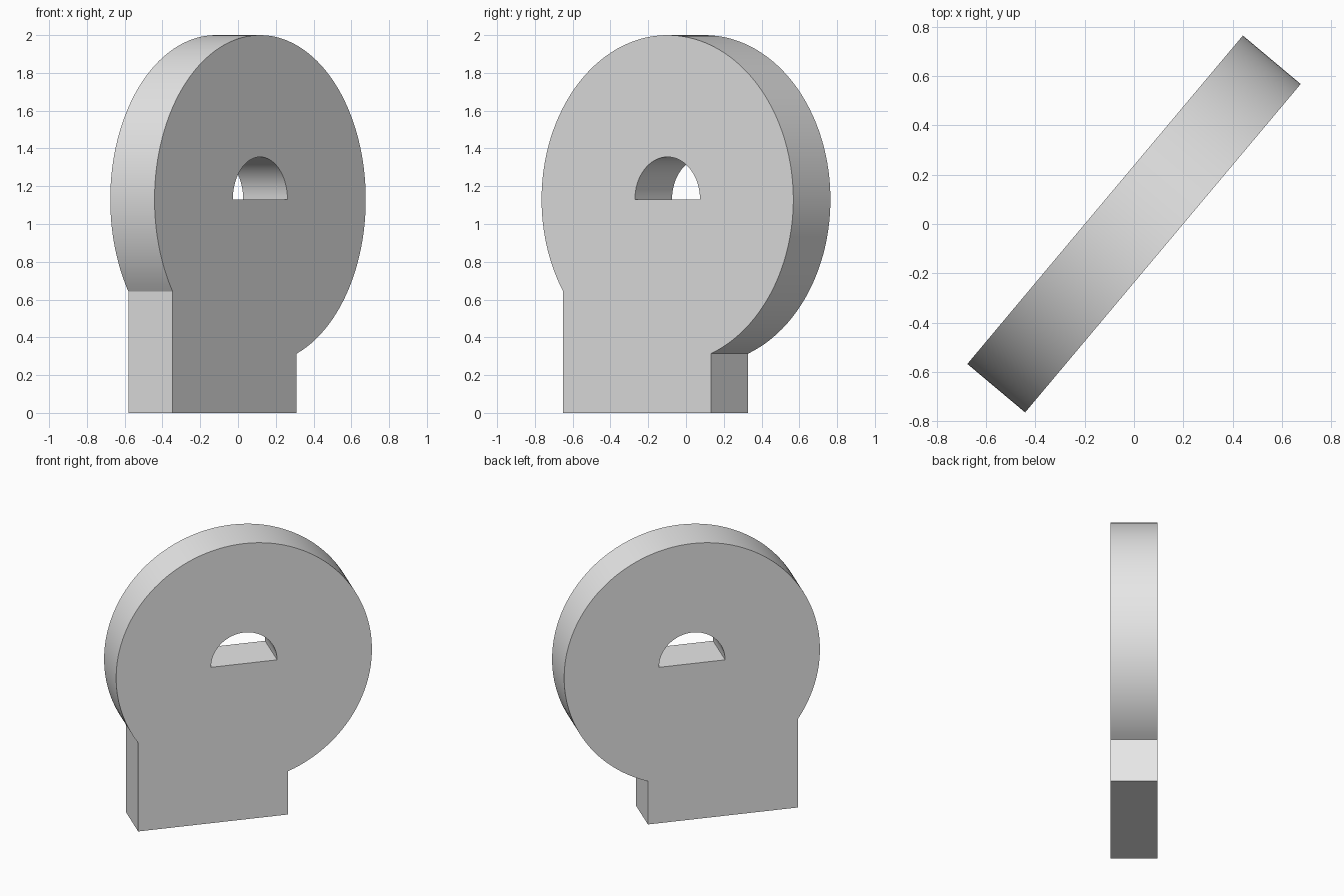
import bpy, bmesh
from math import sin, cos, pi, asin, radians

cube = bpy.data.objects.get("Cube")
if cube:
    bpy.data.objects.remove(cube, do_unlink=True)

RADIUS, CENTRE_Z, THICK = 0.87, 1.13, 0.306
FOOT_LEFT, FOOT_RIGHT = -0.72, 0.30
HOLE_RADIUS = 0.225

grey = bpy.data.materials.new("light grey")
grey.use_nodes = True
colour = (0.8, 0.8, 0.8, 1)
grey.diffuse_color = colour
grey.node_tree.nodes["Principled BSDF"].inputs["Base Color"].default_value = colour


def arc(radius, start, end, steps):
    """Points on an arc about the disc centre, in the upright local plane."""
    angles = [start + (end - start) * i / steps for i in range(steps + 1)]
    return [(radius * cos(a), CENTRE_Z + radius * sin(a)) for a in angles]


# Round head that runs into an off-centre rectangular foot
start = -pi / 2 + asin(FOOT_RIGHT / RADIUS)
end = 3 * pi / 2 + asin(-FOOT_LEFT / RADIUS) * -1
end = 3 * pi / 2 - asin(-FOOT_LEFT / RADIUS)
outline = arc(RADIUS, start, end, 96) + [(FOOT_LEFT, 0), (FOOT_RIGHT, 0)]

# Half-round hole, flat side down
hole = arc(HOLE_RADIUS, 0, pi, 32)

bm = bmesh.new()
for loop in (outline, hole):
    verts = [bm.verts.new((x, -THICK / 2, z)) for x, z in loop]
    for a, b in zip(verts, verts[1:] + verts[:1]):
        bm.edges.new((a, b))

# Fill the profile around the hole and give it thickness
bmesh.ops.triangle_fill(bm, use_beauty=True, edges=bm.edges[:], normal=(0, -1, 0))
result = bmesh.ops.extrude_face_region(bm, geom=bm.faces[:], use_keep_orig=True)
moved = [g for g in result["geom"] if isinstance(g, bmesh.types.BMVert)]
bmesh.ops.translate(bm, verts=moved, vec=(0, THICK, 0))
bmesh.ops.recalc_face_normals(bm, faces=bm.faces[:])

mesh = bpy.data.meshes.new("round_plate")
bm.to_mesh(mesh)
bm.free()
mesh.materials.append(grey)
plate = bpy.data.objects.new("round_plate", mesh)
bpy.context.collection.objects.link(plate)
plate.rotation_euler.z = radians(50)

bpy.ops.object.select_all(action='DESELECT')
plate.select_set(True)
bpy.context.view_layer.objects.active = plate
bpy.ops.object.shade_smooth_by_angle(angle=radians(30))
